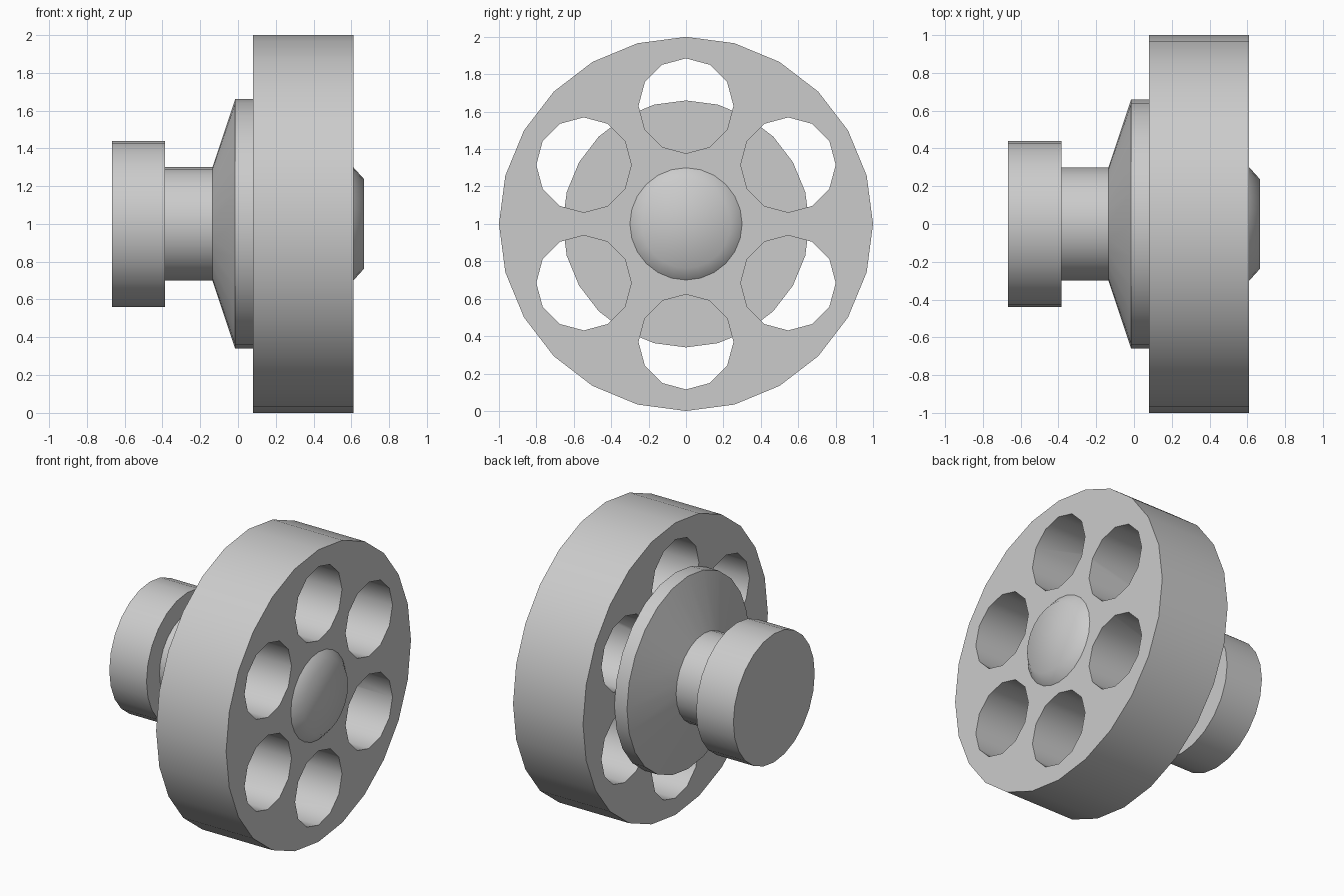
import bpy, bmesh
from math import sin, cos, pi, radians

if "Cube" in bpy.data.objects:
    bpy.data.objects.remove(bpy.data.objects["Cube"])

SIDES = 24


def lathe(name, profile, smooth=30, sides=SIDES, centre=(0, 1)):
    """Closed solid of revolution about the x axis; profile is (x, radius)."""
    bm = bmesh.new()
    cy, cz = centre
    rings = []
    for x, r in profile:
        rings.append([bm.verts.new((x, cy + r * sin(2 * pi * i / sides),
                                    cz + r * cos(2 * pi * i / sides)))
                      for i in range(sides)])
    for a, b in zip(rings, rings[1:]):
        for i in range(sides):
            j = (i + 1) % sides
            bm.faces.new((a[i], a[j], b[j], b[i]))
    bm.faces.new(rings[0])
    bm.faces.new(rings[-1])
    bmesh.ops.recalc_face_normals(bm, faces=bm.faces)
    mesh = bpy.data.meshes.new(name)
    bm.to_mesh(mesh)
    bm.free()
    obj = bpy.data.objects.new(name, mesh)
    bpy.context.collection.objects.link(obj)
    if smooth:
        shade(obj, smooth)
    return obj


def shade(obj, angle):
    bpy.ops.object.select_all(action='DESELECT')
    obj.select_set(True)
    bpy.context.view_layer.objects.active = obj
    bpy.ops.object.shade_smooth_by_angle(angle=radians(angle))


# Rear knob, neck, cone and flange in one turned piece
lathe("hub", [(-0.667, 0.44), (-0.385, 0.44), (-0.385, 0.30), (-0.135, 0.30),
              (-0.015, 0.66), (0.08, 0.66)])

# Thick front disc
disc = lathe("disc", [(0.08, 1.0), (0.61, 1.0)], smooth=0)

# Six twelve-sided holes through the disc
for k in range(6):
    a = k * pi / 3
    cutter = lathe("hole_cutter", [(-0.1, 0.254), (0.8, 0.254)], smooth=0,
                   sides=12, centre=(0.631 * sin(a), 1 + 0.631 * cos(a)))
    mod = disc.modifiers.new("hole", 'BOOLEAN')
    mod.operation = 'DIFFERENCE'
    mod.solver = 'EXACT'
    mod.object = cutter
    bpy.ops.object.select_all(action='DESELECT')
    disc.select_set(True)
    bpy.context.view_layer.objects.active = disc
    bpy.ops.object.modifier_apply(modifier=mod.name)
    bpy.data.objects.remove(cutter)
shade(disc, 35)

# Low chamfered boss on the front face
lathe("boss", [(0.61, 0.30), (0.667, 0.237)], smooth=60)
